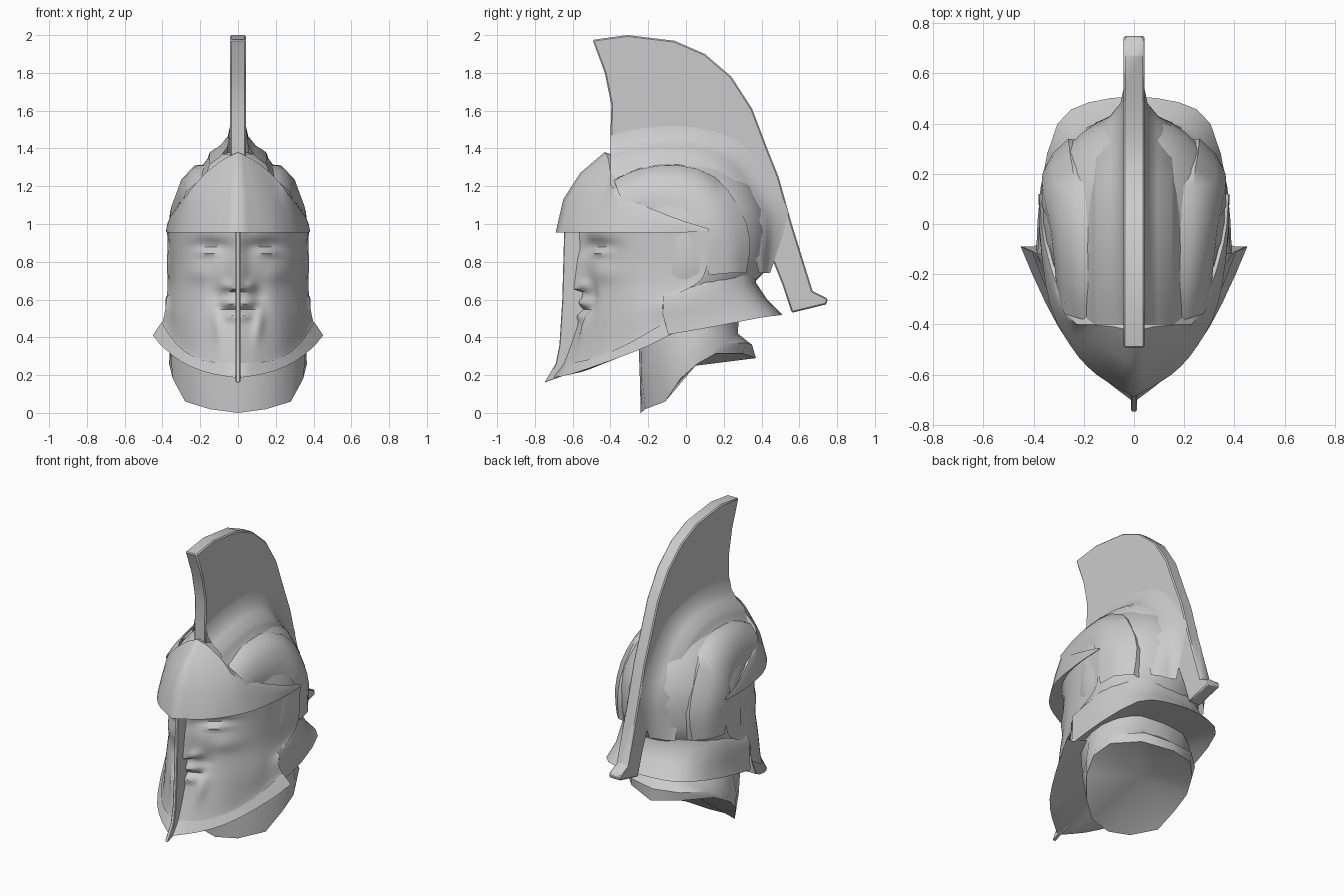
import bpy, bmesh, math
from mathutils import Vector

grey = bpy.data.materials.new("stone_grey")
grey.diffuse_color = (0.6, 0.6, 0.6, 1)


def finish(name, bm, mirror=True, bevel=0, angle=45):
    """Turn a bmesh into a shaded object with its modifiers."""
    bmesh.ops.remove_doubles(bm, verts=bm.verts, dist=0.0005)
    bmesh.ops.recalc_face_normals(bm, faces=bm.faces)
    me = bpy.data.meshes.new(name)
    bm.to_mesh(me)
    bm.free()
    ob = bpy.data.objects.new(name, me)
    bpy.context.collection.objects.link(ob)
    me.materials.append(grey)
    if mirror:
        ob.modifiers.new("mirror", 'MIRROR').merge_threshold = 0.001
    if bevel:
        ob.modifiers.new("bevel", 'BEVEL').width = bevel
    bpy.ops.object.select_all(action='DESELECT')
    ob.select_set(True)
    bpy.context.view_layer.objects.active = ob
    bpy.ops.object.shade_smooth_by_angle(angle=math.radians(angle))
    return ob


def spline(pts, n):
    """Smooth path through the points with n steps per span."""
    p = [Vector(q) for q in pts]
    p = [2 * p[0] - p[1]] + p + [2 * p[-1] - p[-2]]
    out = []
    for i in range(1, len(p) - 2):
        a, b, c, d = p[i - 1:i + 3]
        for k in range(n):
            t = k / n
            out.append(0.5 * (2 * b + (c - a) * t + (2 * a - 5 * b + 4 * c - d) * t ** 2
                              + (3 * b - a - 3 * c + d) * t ** 3))
    return out + [p[-2]]


def loft(name, rows, nu=1, nv=1, relief=None, cap=None, **kw):
    """Skin rows of points, smoothing along (nu) and across (nv)."""
    rows = [spline(r, nu) for r in rows]
    cols = [spline(c, nv) for c in zip(*rows)]
    bm = bmesh.new()
    g = [[bm.verts.new(relief(p) if relief else p) for p in c] for c in cols]
    for a, b in zip(g, g[1:]):
        for i in range(len(a) - 1):
            bm.faces.new((a[i], a[i + 1], b[i + 1], b[i]))
    if cap:
        tip = bm.verts.new(cap)
        for a, b in zip(g, g[1:]):
            bm.faces.new((a[0], b[0], tip))
    return finish(name, bm, **kw)


def plate(name, outline, half, bevel):
    """Extrude a side outline (y, z) across x."""
    bm = bmesh.new()
    f = bm.faces.new([bm.verts.new((-half, y, z)) for y, z in outline])
    ext = bmesh.ops.extrude_face_region(bm, geom=[f])["geom"]
    bmesh.ops.translate(bm, vec=(2 * half, 0, 0),
                        verts=[v for v in ext if isinstance(v, bmesh.types.BMVert)])
    return finish(name, bm, mirror=False, bevel=bevel, angle=50)


# Skull of the helmet: rings of (z, half width, front y, back y)
rings = [(.55, .34, -.24, .33), (.69, .36, -.25, .36), (.74, .375, -.25, .41),
         (.83, .375, -.25, .43), (.96, .37, -.29, .44), (1.08, .34, -.38, .42),
         (1.2, .28, -.40, .36), (1.3, .2, -.38, .26), (1.37, .1, -.33, .12),
         (1.39, 0, -.1, -.1)]
skull = []
for z, w, f, b in rings:
    row = []
    for i in range(17):
        a = math.pi * (i / 16 - .5)
        s, c = math.sin(a), max(0, math.cos(a))
        e = .8 if s < 0 and z > 1 else 1
        mid = 0 if z < 1 else (f + b) / 2
        r = b - mid if s > 0 else mid - f
        row.append((w * c ** e, mid + r * math.copysign(abs(s) ** e, s), z))
    skull.append(row)
loft("helmet_skull", skull)


# Face mask with sculpted eyes, nose, mouth and beard
def bump(p, x, z, sx, sz):
    return math.exp(-((p.x - x) / sx) ** 2 - ((p.z - z) / sz) ** 2)


def face(p):
    d = .05 * bump(p, .14, .87, .1, .045)                # eye socket
    d -= .04 * bump(p, .155, .85, .07, .027)             # eyeball
    d += .012 * bump(p, .155, .83, .07, .008)            # lid crease
    d += .03 * bump(p, .11, .60, .045, .09)              # cheek hollow
    d -= .02 * bump(p, .21, .74, .07, .05)               # cheekbone
    if p.z > .64:                                        # nose
        d -= (.02 + .03 * min(1, (.95 - p.z) / .28)) * math.exp(-(p.x / .045) ** 2)
    d -= .025 * bump(p, .065, .675, .025, .022)          # nostril wing
    d -= .025 * bump(p, .05, .585, .06, .018)            # upper lip
    d += .02 * bump(p, .04, .545, .05, .01)              # mouth line
    d -= .02 * bump(p, .03, .51, .04, .018)              # lower lip
    d -= .022 * bump(p, .12 - .12 * (.55 - p.z), .48, .025, .09)  # beard lock
    return Vector((p.x, p.y + d, p.z))


loft("face_mask", [
    [(0, -.55, .97), (.12, -.5, .97), (.23, -.4, .97), (.31, -.27, .97), (.36, -.1, .97), (.375, .12, .97)],
    [(0, -.55, .72), (.11, -.5, .72), (.22, -.4, .72), (.305, -.27, .72), (.35, -.12, .72), (.372, .09, .72)],
    [(0, -.57, .5), (.115, -.52, .5), (.225, -.43, .51), (.315, -.29, .53), (.355, -.18, .56), (.38, -.11, .59)],
    [(0, -.65, .27), (.12, -.57, .28), (.23, -.46, .31), (.32, -.3, .37), (.37, -.18, .43), (.4, -.11, .48)],
    [(0, -.70, .19), (.13, -.6, .21), (.25, -.48, .25), (.35, -.31, .31), (.41, -.19, .36), (.445, -.09, .41)],
], nu=8, nv=14, relief=face)

# Rolled rim of the mask, closed underneath as far as the neck
loft("mask_rim", [
    [(0, -.65, .265), (.13, -.575, .27), (.24, -.46, .3), (.33, -.3, .37), (.405, -.11, .48)],
    [(0, -.71, .185), (.13, -.61, .205), (.25, -.49, .245), (.355, -.31, .31), (.452, -.09, .41)],
    [(0, -.66, .2), (.12, -.56, .215), (.23, -.45, .255), (.32, -.29, .32), (.4, -.09, .41)],
    [(0, -.24, .36), (.1, -.24, .36), (.18, -.22, .37), (.27, -.15, .39), (.33, -.05, .43)],
], nu=2)

# Thin centre blade in front of the nose
plate("nose_blade", [(-.645, .96), (-.655, .6), (-.67, .36), (-.69, .26), (-.75, .16),
                     (-.64, .2), (-.53, .3), (-.53, .96)], .012, .004)

# Peaked visor, from the tucked underside up to the tucked top edge
loft("visor", [
    [(0, -.54, .97), (.12, -.49, .97), (.22, -.39, .97), (.3, -.26, .97), (.35, -.08, .97), (.37, .12, .965)],
    [(0, -.69, .955), (.15, -.6, .955), (.25, -.49, .955), (.335, -.32, .955), (.375, -.06, .955), (.38, .12, .96)],
    [(0, -.65, 1.13), (.13, -.56, 1.12), (.23, -.465, 1.09), (.315, -.32, 1.04), (.372, -.07, .99), (.38, .12, .965)],
    [(0, -.56, 1.27), (.1, -.5, 1.25), (.2, -.43, 1.19), (.29, -.34, 1.12), (.365, -.08, 1.02), (.38, .12, .97)],
    [(0, -.43, 1.38), (.08, -.41, 1.34), (.17, -.4, 1.27), (.26, -.37, 1.17), (.357, -.08, 1.04), (.378, .12, .975)],
    [(0, -.3, 1.34), (.08, -.3, 1.31), (.15, -.25, 1.24), (.22, -.22, 1.14), (.33, -.05, 1.0), (.36, .12, .96)],
], nu=3)

# Tall crest plate with its tail foot
plate("crest", [(-.495, 1.975), (-.31, 2.0), (-.06, 1.97), (.1, 1.9), (.24, 1.78), (.35, 1.61),
                (.43, 1.4), (.49, 1.25), (.56, 1.0), (.67, .645), (.75, .605), (.745, .575),
                (.56, .53), (.51, .68), (.45, .83), (.3, .95), (.1, 1.2), (-.2, 1.28),
                (-.4, 1.35), (-.4, 1.48), (-.395, 1.63), (-.43, 1.8)], .042, .007)

# Saddle flaring from the crest onto the skull: (x, offset outward from the path)
path = spline([(0, -.4, 1.31), (0, -.25, 1.355), (0, -.05, 1.375), (0, .15, 1.33),
               (0, .28, 1.2), (0, .385, 1.02), (0, .405, .74)], 3)
saddle = []
for x, off in [(.042, .16), (.054, .1), (.095, .045), (.15, .005), (.16, -.03), (.19, -.08)]:
    row = []
    for i, p in enumerate(path):
        a = math.radians(90) * i / (len(path) - 1)
        k = off * (1 if i < 15 else 1 - .25 * (i - 15))
        row.append((x, p.y + math.sin(a) * k, p.z + math.cos(a) * k))
    saddle.append(row)
loft("crest_saddle", saddle)

# Raised arch around each ear
loft("ear_arch", [
    [(.12, -.37, 1.24), (.12, -.25, 1.3), (.12, -.04, 1.32), (.13, .15, 1.26), (.17, .27, 1.08), (.19, .33, .92), (.19, .32, .73)],
    [(.205, -.38, 1.23), (.215, -.25, 1.29), (.23, -.04, 1.31), (.235, .15, 1.25), (.255, .28, 1.09), (.262, .34, .92), (.27, .32, .74)],
    [(.275, -.36, 1.17), (.285, -.22, 1.22), (.3, -.04, 1.235), (.31, .11, 1.18), (.325, .22, 1.06), (.325, .28, .9), (.31, .28, .74)],
    [(.305, -.31, 1.08), (.315, -.18, 1.12), (.33, -.03, 1.14), (.35, .07, 1.1), (.365, .15, 1.02), (.365, .2, .9), (.35, .23, .74)],
    [(.29, -.26, 1.03), (.315, -.16, 1.05), (.34, -.02, 1.05), (.352, .04, 1.04), (.367, .07, .98), (.37, .09, .88), (.366, .12, .73)],
], nu=2)

# Flared guard around the back of the neck
loft("neck_guard", [
    [(0, .38, .76), (.18, .35, .75), (.28, .24, .72), (.345, .1, .69), (.35, -.12, .64)],
    [(0, .37, .69), (.19, .345, .69), (.305, .24, .665), (.365, .1, .635), (.385, -.12, .6)],
    [(0, .43, .6), (.18, .405, .6), (.295, .31, .58), (.355, .12, .55), (.38, -.12, .53)],
    [(0, .51, .52), (.18, .485, .515), (.305, .4, .505), (.373, .14, .455), (.39, -.12, .41)],
    [(0, .28, .52), (.17, .25, .52), (.26, .19, .5), (.32, .08, .47), (.33, -.12, .43)],
], nu=2)

# Neck stump with a slanted, hollowed underside
loft("neck", [
    [(0, -.24, 0), (.15, -.215, .02), (.28, -.11, .06), (.345, -.03, .18), (.365, .06, .26), (.32, .16, .315), (.19, .3, .315), (0, .37, .29)],
    [(0, -.245, .2), (.16, -.235, .2), (.295, -.13, .22), (.355, -.02, .28), (.36, .08, .34), (.31, .2, .37), (.18, .32, .37), (0, .35, .36)],
    [(0, -.25, .34), (.17, -.24, .36), (.3, -.14, .38), (.35, 0, .4), (.34, .1, .42), (.28, .19, .42), (.16, .26, .42), (0, .275, .42)],
    [(0, -.25, .5), (.17, -.24, .5), (.29, -.14, .5), (.33, 0, .5), (.32, .1, .53), (.27, .19, .53), (.16, .26, .53), (0, .28, .53)],
], cap=(0, .05, .25))
